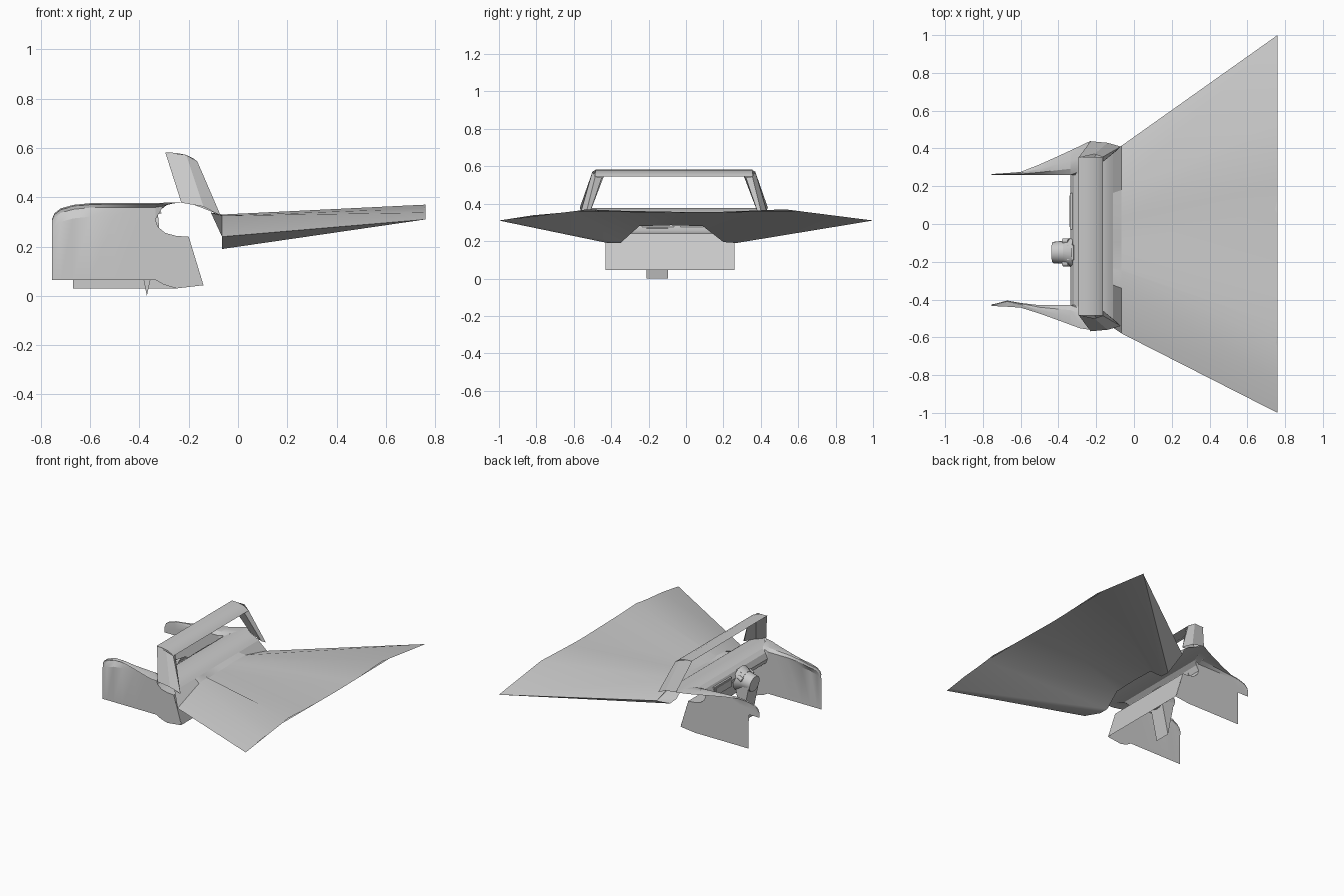
import bpy, bmesh, math
from mathutils import Vector

if "Cube" in bpy.data.objects:
    bpy.data.objects.remove(bpy.data.objects["Cube"])


def add_mesh(name, verts, faces):
    me = bpy.data.meshes.new(name)
    me.from_pydata(verts, [], faces)
    bm = bmesh.new()
    bm.from_mesh(me)
    bmesh.ops.recalc_face_normals(bm, faces=bm.faces)
    bm.to_mesh(me)
    bm.free()
    ob = bpy.data.objects.new(name, me)
    bpy.context.collection.objects.link(ob)
    bpy.ops.object.select_all(action='DESELECT')
    ob.select_set(True)
    bpy.context.view_layer.objects.active = ob
    bpy.ops.object.shade_smooth_by_angle(angle=math.radians(25))
    return ob


def loft(name, rows):
    """Skin a sheet over rows of equal length."""
    n = len(rows[0])
    faces = [(r * n + i, r * n + i + 1, (r + 1) * n + i + 1, (r + 1) * n + i)
             for r in range(len(rows) - 1) for i in range(n - 1)]
    return add_mesh(name, [p for row in rows for p in row], faces)


def prism(name, outline, y0, y1):
    """Extrude an x-z outline along y."""
    n = len(outline)
    verts = [(x, y, z) for y in (y0, y1) for x, z in outline]
    faces = [(i, (i + 1) % n, n + (i + 1) % n, n + i) for i in range(n)]
    return add_mesh(name, verts, faces + [tuple(range(n)), tuple(range(n, 2 * n))])


def cylinder(name, a, b, r0, r1, sides=24):
    a, b = Vector(a), Vector(b)
    q = (b - a).to_track_quat('Z', 'Y')
    verts = [p + q @ Vector((r * math.cos(t), r * math.sin(t), 0))
             for p, r in ((a, r0), (b, r1))
             for t in [2 * math.pi * i / sides for i in range(sides)]]
    faces = [(i, (i + 1) % sides, sides + (i + 1) % sides, sides + i) for i in range(sides)]
    return add_mesh(name, verts, faces + [tuple(range(sides)), tuple(range(sides, 2 * sides))])


# hood: fan-shaped ruled sheet from the cowl to the wide nose edge
inner = [(-.58, .24), (-.34, .325), (-.25, .33), (-.24, .322), (-.1, .325),
         (-.03, .325), (.03, .33), (.18, .325), (.415, .265)]
outer = [(-1, .31), (-.82, .338), (-.63, .355), (-.53, .37), (-.34, .362),
         (.08, .354), (.2, .357), (.53, .37), (1, .31)]
loft("hood", [[(-.065, y, z) for y, z in inner], [(.76, y, z) for y, z in outer]])

# fender undersides: folded skirts that run out to the nose tips
for side, tip, prof in (
        ("right", -1, [(-.58, .24), (-.42, .19), (-.35, .19), (-.25, .28), (-.08, .285)]),
        ("left", 1, [(.415, .265), (.27, .19), (.2, .195), (.09, .28), (-.08, .285)])):
    far = [(tip, .31), (tip, .31), (tip * .97, .313), (tip * .6, .36), (0, .354)]
    loft(side + "_fender_underside",
         [[(-.065, y, z) for y, z in prof], [(.76, y, z) for y, z in far]])

# cowl: closes the step between the hood and the dashboard top
loft("cowl", [[(-.065, y, z) for y, z in inner],
              [(-.11, -.07 + (y + .07) * .94, .338) for y, z in inner]])

# dashboard: one open sheet curling from the cowl over the top and down to the firewall
dash = [(-.11, .338, -.55, .40),
        (-.13, .352, -.53, .385), (-.17, .37, -.53, .39), (-.23, .378, -.56, .44),
        (-.29, .368, -.44, .27), (-.318, .348, -.43, .26), (-.335, .31, -.43, .26),
        (-.325, .28, -.43, .26), (-.295, .255, -.43, .26), (-.25, .243, -.43, .26),
        (-.2, .24, -.43, .26), (-.14, .045, -.43, .26)]
loft("dashboard", [[(x, a, z), (x, b, z)] for x, z, a, b in dash])

# doors: flat inner panel with a rolled sill that flares out towards the windscreen
# station: x, top z, sill flare
stations = [(-.755, .31, .004), (-.745, .335, .005), (-.72, .355, .007), (-.672, .368, .01),
            (-.67, .369, .01), (-.6, .376, .016), (-.5, .377, .055),
            (-.4, .377, .1), (-.335, .377, .13)]
for side, base, k in (("left", .26, 1), ("right", -.43, -1)):
    rows = []
    for x, zt, f in stations:
        # the left panel stops short, leaving only the sill at the rear
        zb = .065 if k < 0 else (.03 if x > -.671 else .27)
        f *= 1 if k > 0 else .8
        r = min(.045, zt - .29)
        inward = 0 if k > 0 else .025 * math.exp(-((x + .66) / .07) ** 2)
        rows.append([(x, base, zb), (x, base, zt - r - .01),
                     (x, base + inward, zt - r * .4),
                     (x, base + inward + k * f * .25, zt - r * .05),
                     (x, base + inward + k * f * .6, zt),
                     (x, base + k * f, zt - .006)])
    loft(side + "_door_panel", rows)
    # sill corner that meets the windscreen post
    w = .13 if k > 0 else .104
    loft(side + "_sill_corner", [
        [(-.335, base, .31), (-.335, base, .359), (-.335, base + k * w * .25, .375),
         (-.335, base + k * w * .6, .377), (-.335, base + k * w, .371)],
        [(-.31, base, .352), (-.305, base + k * .012, .364), (-.295, base + k * .04, .376),
         (-.29, base + k * .09, .378), (-.285, base + k * w * 1.18, .373)],
        [(-.29, base + k * .01, .368), (-.275, base + k * .04, .373), (-.26, base + k * .07, .376),
         (-.245, base + k * .11, .377), (-.23, base + k * (.18 if k > 0 else .13), .378)]])
    # footwell side wall beneath the dashboard
    low = [(-.335, .065), (-.3, .045)] if k < 0 else [(-.335, .03)]
    wall = low + [(-.25, .03), (-.14, .043), (-.2, .24),
                  (-.25, .243), (-.295, .255), (-.325, .28), (-.335, .31)]
    add_mesh(side + "_footwell_wall", [(x, base, z) for x, z in wall], [tuple(range(len(wall)))])

# windscreen frame: two wrapped posts and a curved header
for side, k in (("left", 1), ("right", -1)):
    c = -.065
    loft(side + "_windscreen_post", [
        [(-.18, c + k * .46, .37), (-.23, c + k * .503, .378), (-.14, c + k * .495, .362),
         (-.07, c + k * .475, .325), (-.09, c + k * .455, .335), (-.18, c + k * .46, .37)],
        [(-.24, c + k * .375, .545), (-.295, c + k * .415, .582), (-.21, c + k * .435, .572),
         (-.165, c + k * .42, .545), (-.175, c + k * .385, .54), (-.24, c + k * .375, .545)]])
header = [(-.295, .582), (-.25, .58), (-.21, .572), (-.18, .557), (-.165, .545), (-.24, .548)]
prism("windscreen_header", header, -.485, .355)

# instrument pod and wedge-shaped column shroud
prism("column_shroud", [(-.425, .27), (-.37, 0), (-.31, .27)], -.21, -.095)
cylinder("steering_hub", (-.43, -.15, .265), (-.36, -.15, .275), .055, .062)
cylinder("instrument_pod", (-.37, -.15, .275), (-.32, -.15, .28), .062, .085)
for y in (-.21, -.09):
    cylinder("stalk", (-.375, y, .3), (-.345, y, .315), .014, .014, 12)
prism("gauge_hood", [(-.355, .34), (-.32, .355), (-.31, .335), (-.35, .325)], -.19, -.11)

# passenger-side screen bezel and its inset
prism("screen_bezel", [(-.338, .27), (-.338, .335), (-.325, .335), (-.32, .27)], -.03, .165)
prism("screen", [(-.341, .28), (-.342, .325), (-.33, .325), (-.33, .28)], -.015, .15)
